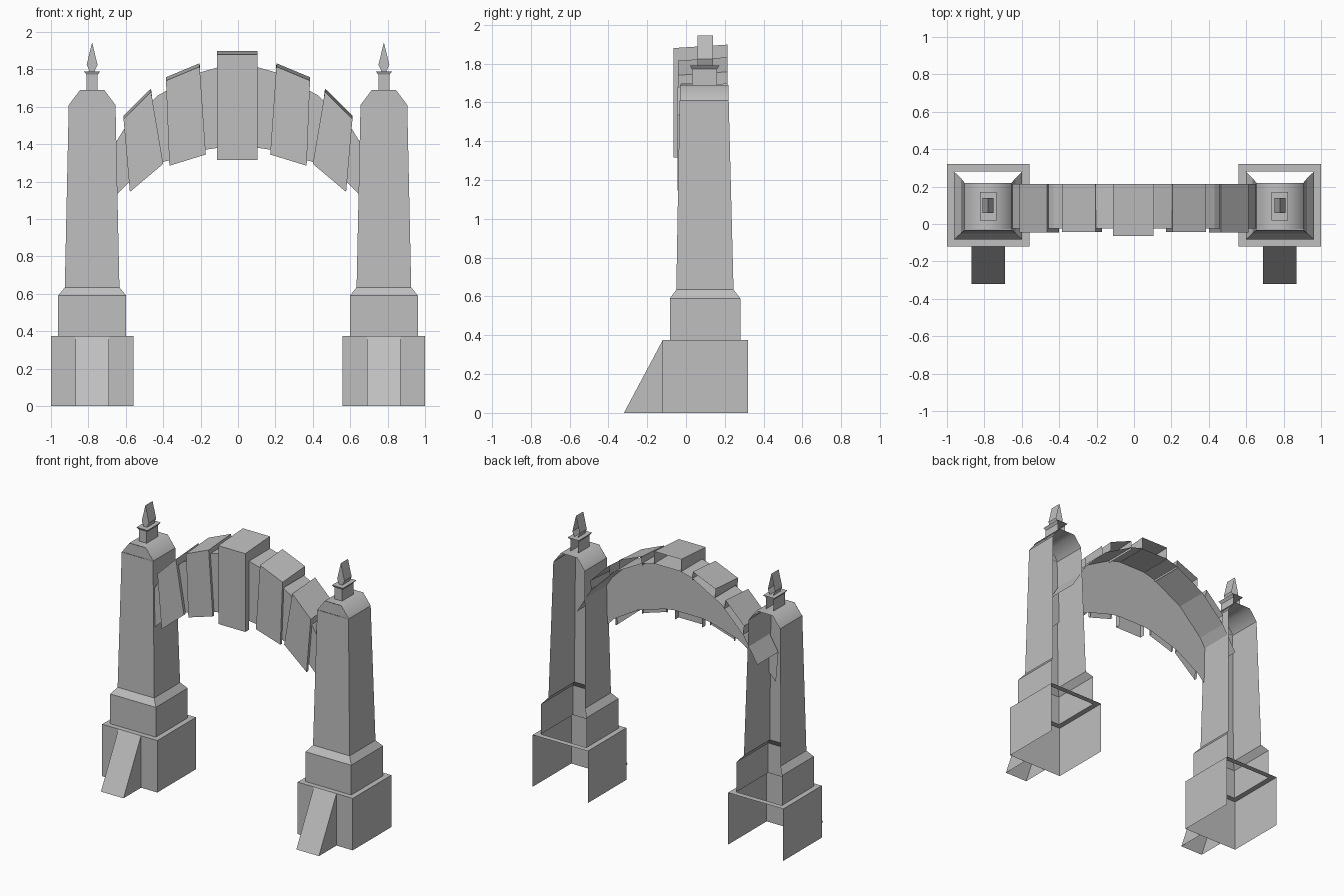
import bpy
import bmesh

if "Cube" in bpy.data.objects:
    bpy.data.objects.remove(bpy.data.objects["Cube"], do_unlink=True)

stone = bpy.data.materials.new("grey stone")
stone.use_nodes = True
grey = (0.52, 0.52, 0.52, 1)
stone.diffuse_color = grey
stone.node_tree.nodes["Principled BSDF"].inputs["Base Color"].default_value = grey


def build(name, faces, smooth=False):
    """Make an object from a list of faces, each a list of points."""
    bm = bmesh.new()
    for face in faces:
        bm.faces.new([bm.verts.new(p) for p in face])
    bmesh.ops.remove_doubles(bm, verts=bm.verts, dist=0.0005)
    bmesh.ops.recalc_face_normals(bm, faces=bm.faces)
    for f in bm.faces:
        f.smooth = smooth
    mesh = bpy.data.meshes.new(name)
    bm.to_mesh(mesh)
    bm.free()
    mesh.materials.append(stone)
    obj = bpy.data.objects.new(name, mesh)
    bpy.context.collection.objects.link(obj)
    return obj


def loft(cx, levels):
    """Three-sided shell, open at the back; level = z, half width, front y, back y."""
    rings = [[(cx - w, yb, z), (cx - w, yf, z), (cx + w, yf, z), (cx + w, yb, z)]
             for z, w, yf, yb in levels]
    faces = [[a[i], a[i + 1], b[i + 1], b[i]]
             for a, b in zip(rings, rings[1:]) for i in range(3)]
    return rings, faces


def strip(points, y0, y1):
    """Ribbon of quads running along an x-z path between two depths."""
    return [[(a[0], y0, a[1]), (b[0], y0, b[1]), (b[0], y1, b[1]), (a[0], y1, a[1])]
            for a, b in zip(points, points[1:])]


def pillar(s, side):
    cx = 0.78 * s
    # Plinth with a ledge running round all four sides
    rings, faces = loft(cx, [(0, 0.22, -0.12, 0.32), (0.375, 0.22, -0.12, 0.32),
                             (0.375, 0.182, -0.083, 0.28)])
    low, high = rings[1], rings[2]
    faces.append([low[0], low[3], high[3], high[0]])
    build(side + "_plinth", faces)

    # Stepped and tapering shaft
    rings, faces = loft(cx, [(0.375, 0.182, -0.083, 0.28), (0.59, 0.182, -0.083, 0.28),
                             (0.635, 0.146, -0.05, 0.245), (1.61, 0.125, -0.033, 0.22)])
    build(side + "_shaft", faces)

    # Chamfered cap
    cap = [(cx - 0.125, 1.61), (cx - 0.065, 1.69), (cx + 0.065, 1.69), (cx + 0.125, 1.61)]
    build(side + "_cap_roof", strip(cap, -0.03, 0.22), True)
    build(side + "_cap_front", [[(x, -0.031, z) for x, z in cap]])

    # Sloping buttress against the plinth
    a, b = cx - 0.09, cx + 0.09
    toe, foot, top = (-0.32, 0), (-0.12, 0), (-0.12, 0.375)
    build(side + "_buttress", [[(a, *toe), (b, *toe), (b, *top), (a, *top)],
                               [(a, *toe), (a, *foot), (a, *top)],
                               [(b, *toe), (b, *foot), (b, *top)]])

    # Finial post with flared plate
    rings, faces = loft(cx, [(1.69, 0.03, 0.03, 0.16), (1.772, 0.03, 0.03, 0.16),
                             (1.79, 0.044, 0.02, 0.172)])
    build(side + "_finial_post", faces + [rings[-1]])

    # Finial spike
    kite = [(cx - 0.013, 1.79), (cx - 0.029, 1.825), (cx, 1.945),
            (cx + 0.029, 1.825), (cx + 0.013, 1.79)]
    build(side + "_finial_spike", strip(kite, 0.058, 0.14) + [[(x, 0.058, z) for x, z in kite]])


def voussoir(name, tl, tr, br, bl, front, cover):
    """Arch stone: front face, roof, and sides that are deep only above the band."""
    back, band, rise = 0.215, -0.025, 0.018

    def at(p, y, dz=0):
        return (p[0], y, p[1] + dz)

    faces = [[at(p, front) for p in (tl, tr, br, bl)],
             [at(tl, front), at(tr, front), at(tr, back, rise), at(tl, back, rise)]]
    for top, low in ((tl, bl), (tr, br)):
        mid = [top[i] + (low[i] - top[i]) * cover for i in range(2)]
        faces.append([at(top, front), at(top, back, rise), at(mid, back), at(mid, band), at(mid, front)])
        faces.append([at(mid, front), at(mid, band), at(low, band), at(low, front)])
    build(name, faces)


def flip(points, s):
    return [(x * s, z) for x, z in points]


for s, side in ((1, "left"), (-1, "right")):
    pillar(s, side)
    # Recessed band behind the arch stones
    outer = flip([(0, 1.81), (0.11, 1.81), (0.2, 1.785), (0.43, 1.66), (0.61, 1.48), (0.72, 1.3)], s)
    inner = flip([(0, 1.38), (0.11, 1.38), (0.18, 1.37), (0.4, 1.305), (0.59, 1.19), (0.7, 1.08)], s)
    front = [[(x, -0.025, z) for x, z in (outer[i], outer[i + 1], inner[i + 1], inner[i])]
             for i in range(5)]
    build(side + "_arch_band", front + strip(outer, -0.025, 0.215))
    # Stones on either side of the keystone
    voussoir(side + "_upper_stone", *flip([(0.205, 1.815), (0.385, 1.74), (0.367, 1.285), (0.172, 1.345)], s),
             front=-0.042, cover=0.1)
    voussoir(side + "_lower_stone", *flip([(0.465, 1.68), (0.612, 1.535), (0.578, 1.145), (0.4, 1.295)], s),
             front=-0.045, cover=0.12)

voussoir("keystone", (-0.112, 1.88), (0.104, 1.88), (0.104, 1.315), (-0.112, 1.315),
         front=-0.065, cover=0.13)
